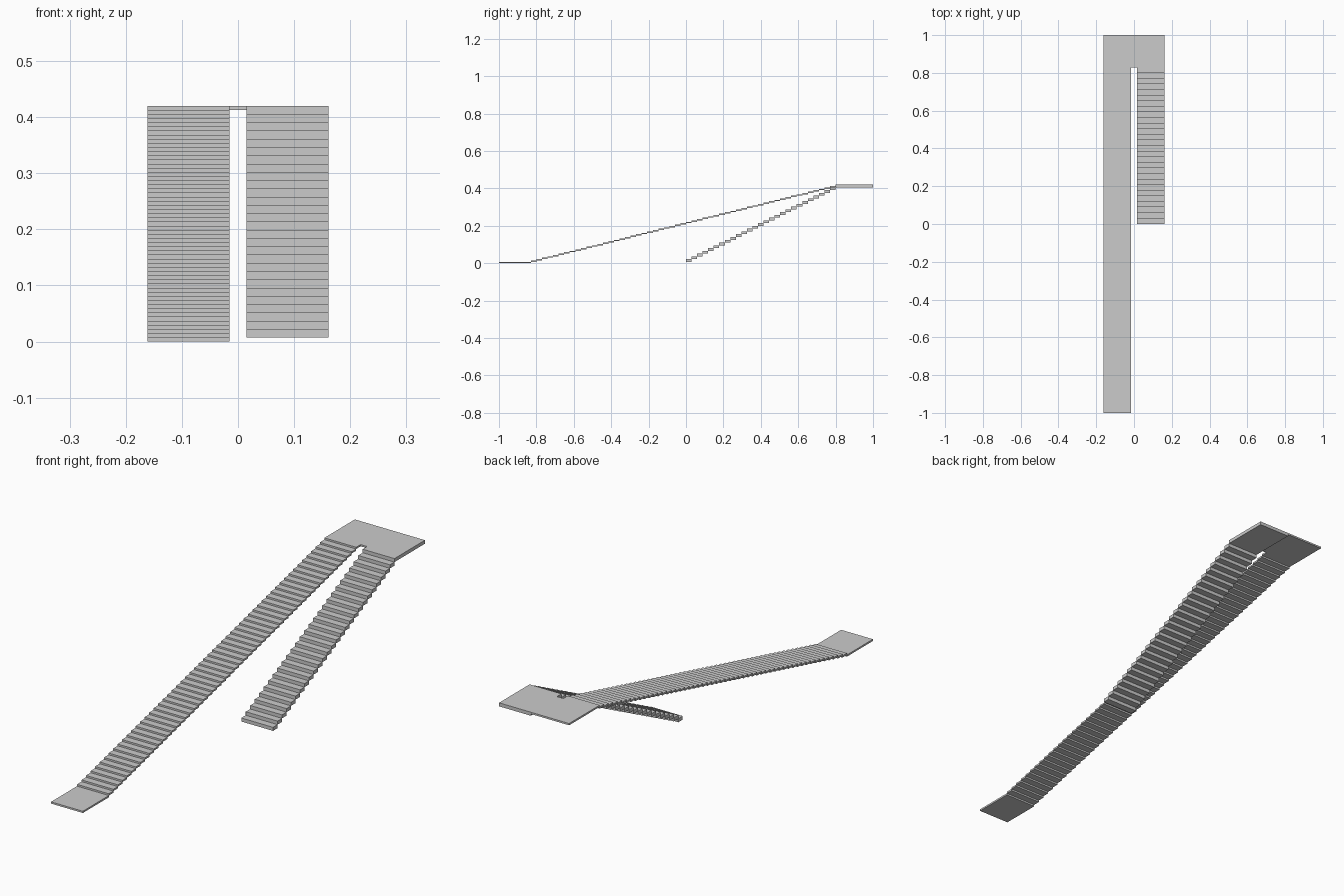
import bpy, bmesh
from mathutils import Matrix, Vector

if "Cube" in bpy.data.objects:
    bpy.data.objects.remove(bpy.data.objects["Cube"])

RISE = 0.42 / 57        # shallow flight rise; the steep flight uses twice this
DEPTH = 0.0296          # tread depth
OUT, IN = 0.1615, 0.015  # outer and inner edges of the flights
END = 28 * DEPTH        # where the landings begin
TOP = 57 * RISE


def add_box(bm, lo, hi):
    lo, hi = Vector(lo), Vector(hi)
    m = Matrix.Translation((lo + hi) / 2) @ Matrix.Diagonal((*(hi - lo), 1))
    bmesh.ops.create_cube(bm, size=1, matrix=m)


def make(name, boxes):
    bm = bmesh.new()
    for lo, hi in boxes:
        add_box(bm, lo, hi)
    mesh = bpy.data.meshes.new(name)
    bm.to_mesh(mesh)
    bm.free()
    bpy.context.collection.objects.link(bpy.data.objects.new(name, mesh))


def flight(name, x0, x1, y0, z0, rise, count):
    make(name, [((x0, y0 + i * DEPTH, z0 + i * rise),
                 (x1, y0 + (i + 1) * DEPTH, z0 + (i + 1) * rise))
                for i in range(count)])


# Long shallow flight and short steep flight
flight("long_flight", -OUT, -IN, -END, RISE, RISE, 56)
flight("short_flight", IN, OUT, 0, RISE, 2 * RISE, 28)

# Bottom landing of the long flight
make("bottom_landing", [((-OUT, -1, 0), (-IN, -END, RISE))])

# Top landing: thin side with the bridge, thicker side by the steep flight
make("top_landing_thin", [((-OUT, END, TOP - RISE), (IN, 1, TOP))])
make("top_landing_thick", [((IN, END, TOP - 2 * RISE), (OUT, 1, TOP))])
